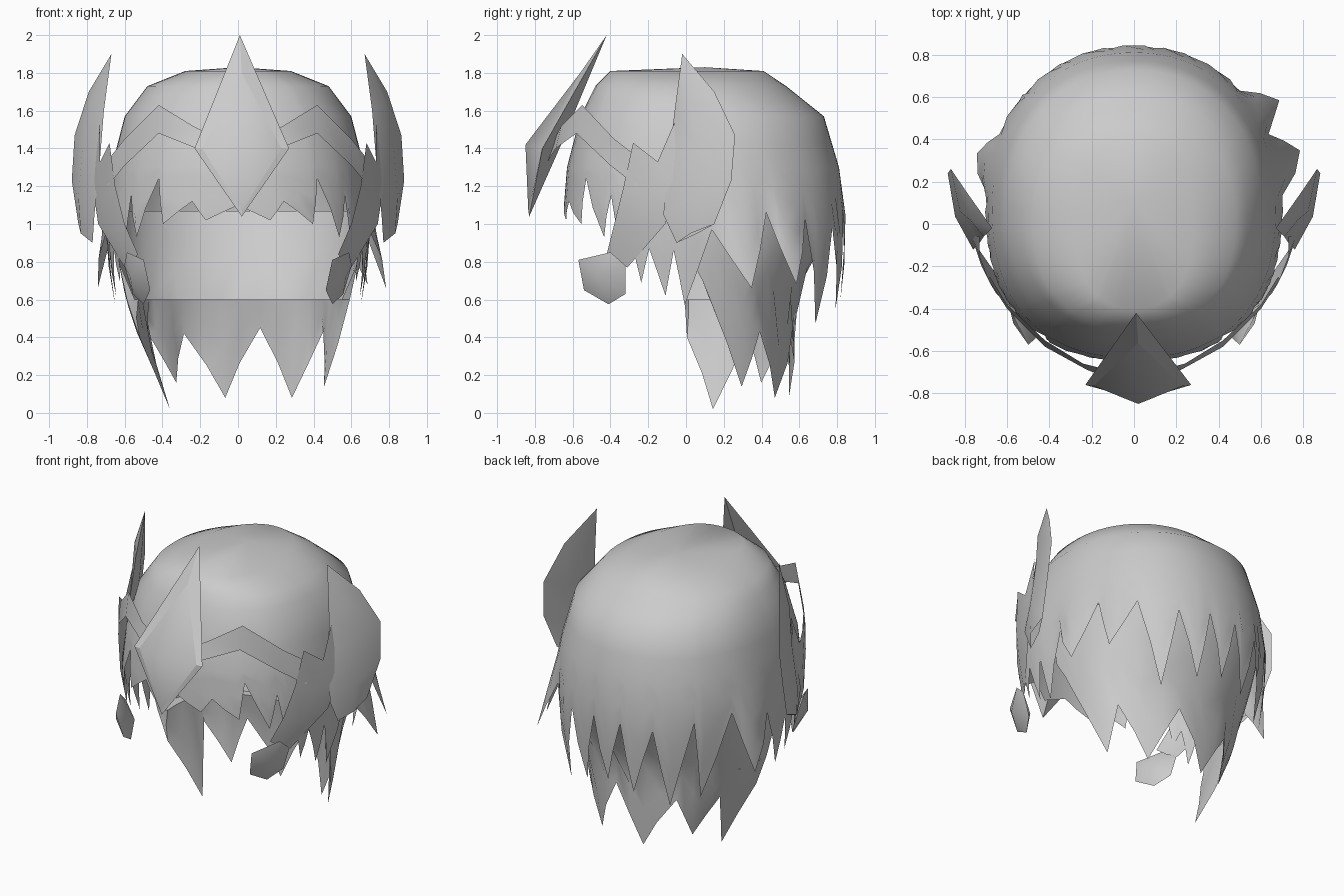
import bpy, bmesh, math
from mathutils import Vector

if "Cube" in bpy.data.objects:
    bpy.data.objects.remove(bpy.data.objects["Cube"])

grey = bpy.data.materials.new("plain_grey")
grey.use_nodes = True
COLOUR = (0.6, 0.6, 0.6, 1)
grey.diffuse_color = COLOUR
grey.node_tree.nodes["Principled BSDF"].inputs["Base Color"].default_value = COLOUR


def make(name, verts, faces, angle=50):
    """Mesh object with welded points, smooth shading and sharp creases."""
    mesh = bpy.data.meshes.new(name)
    mesh.from_pydata([tuple(v) for v in verts], [], faces)
    bm = bmesh.new()
    bm.from_mesh(mesh)
    bmesh.ops.remove_doubles(bm, verts=bm.verts, dist=0.0005)
    bmesh.ops.recalc_face_normals(bm, faces=bm.faces)
    bm.to_mesh(mesh)
    bm.free()
    mesh.materials.append(grey)
    obj = bpy.data.objects.new(name, mesh)
    bpy.context.collection.objects.link(obj)
    bpy.ops.object.select_all(action='DESELECT')
    obj.select_set(True)
    bpy.context.view_layer.objects.active = obj
    bpy.ops.object.shade_smooth_by_angle(angle=math.radians(angle))


def grid(name, rows, angle=50):
    """Skin between equally long rows of points."""
    n = len(rows[0])
    faces = [(r * n + c, r * n + c + 1, (r + 1) * n + c + 1, (r + 1) * n + c)
             for r in range(len(rows) - 1) for c in range(n - 1)]
    make(name, [p for row in rows for p in row], faces, angle)


# Head outline: height, half width, front y, back y
OUTLINE = [(1.83, 0.0, 0.1, 0.1), (1.81, 0.28, -0.4, 0.41), (1.73, 0.48, -0.48, 0.53),
           (1.57, 0.6, -0.56, 0.73), (1.3, 0.67, -0.63, 0.81), (1.05, 0.7, -0.65, 0.84),
           (0.8, 0.67, -0.61, 0.82), (0.5, 0.6, -0.55, 0.76), (0.0, 0.5, -0.4, 0.54)]


def on_head(deg, z, scale=1.0):
    """Point on the head; 0 degrees is the front, 90 is +x."""
    for a, b in zip(OUTLINE, OUTLINE[1:]):
        if z >= b[0]:
            break
    t = (a[0] - z) / (a[0] - b[0])
    w, f, k = (a[i] + (b[i] - a[i]) * t for i in (1, 2, 3))
    s, c = math.sin(math.radians(deg)), math.cos(math.radians(deg))
    power = 2.4 if c > 0 else 2.1
    q = (abs(s) ** power + abs(c) ** power) ** (-1 / power)
    return Vector((w * s * q * scale, (f + k) / 2 - (k - f) / 2 * c * q * scale, z))


def on_low_hair(deg, z, scale=0.95):
    """Point on the lower hair, drawn in at the back and on the -x side."""
    p = on_head(deg, z, scale)
    if p.y > 0.1:
        p.y -= (p.y - 0.1) * 0.3 * max(0, 1 - abs(z - 0.58) / 0.48)
    if p.x < 0:
        p.x *= 1 - 0.5 * max(0, 0.5 - z)
    return p


def halves(hem):
    """Subdivide a zigzag hem with midpoints."""
    out = []
    for (a, z), (b, y) in zip(hem, hem[1:]):
        out += [(a, z), ((a + b) / 2, (z + y) / 2)]
    return out + [hem[-1]]


def flare(deg, z, t):
    """Tips lift off the head, most of all behind the ears."""
    if 95 < deg < 130:
        amount = 0.8
    else:
        amount = 0.6 if -114 < deg < -95 else 0.14
    return 1 + max(0, 1 - z) * amount * t * t


# Main hair cap with a ragged hem; one lock behind the ear differs by side
front_hem = [(0, 1.1), (14, 1.02), (20, 1.12), (33, 1.0), (36, 1.24), (47, 0.93), (51, 1.15),
             (55, 0.86), (59, 0.95), (63, 0.69), (67, 0.87), (73, 0.62), (77, 0.86),
             (81, 0.57), (93, 0.97), (106, 0.66), (116, 1.06)]
back_hem = [(135, 1.03), (146, 0.47), (155, 0.98), (165, 0.55), (172, 1.0), (180, 0.6)]
left_hem = front_hem + [(123, 0.68)] + back_hem
right_hem = front_hem + [(130, 0.52)] + back_hem
hem = halves([(-a, z) for a, z in reversed(right_hem)] + left_hem[1:])
rows = [[on_head(a, z) for a, _ in hem] for z in (1.83, 1.81, 1.73, 1.66, 1.57, 1.43, 1.3)]
for t in (0.25, 0.5, 0.75, 1.0):
    rows.append([on_head(a, 1.3 + (z - 1.3) * t, flare(a, z, t)) for a, z in hem])
grid("hair_cap", rows, 60)

# Lower back hair: outer skin and folded inner skin meeting at the tips
low_hem = halves([(84, 0.8), (93, 0.6), (116, 0.14), (127, 0.43), (145, 0.08), (168, 0.45),
                  (190, 0.08), (212, 0.42), (230, 0.16), (242, 0.42), (261, 0.02),
                  (279, 0.4), (281, 0.8)])
grid("lower_hair", [[on_low_hair(a, 1.07 + (z - 1.07) * t) for a, z in low_hem]
                    for t in (0, 0.25, 0.5, 0.75, 1)], 60)
rows = [[on_low_hair(a, max(z, 0.6)) for a, z in low_hem]]
for t in (0, 0.5, 1):
    rows.append([on_low_hair(a, max(z, 0.6) + (z - max(z, 0.6)) * t,
                             0.95 - 0.1 * (1 - t) * min(1, max(0, (0.8 - z) / 0.3)))
                 for a, z in low_hem])
grid("lower_hair_lining", rows, 40)

# Forehead ornament: a leaning diamond frame around a smooth bulging stone
rim = [Vector(p) for p in ((0.01, -0.42, 2.0), (0.27, -0.76, 1.4),
                           (0.02, -0.83, 1.04), (-0.23, -0.76, 1.4))]
inner = [Vector(p) for p in ((0.02, -0.56, 1.8), (0.23, -0.765, 1.4),
                             (0.02, -0.835, 1.07), (-0.19, -0.765, 1.4))]
frame = [Vector((0.02, -0.67, 1.4))]
faces = []
for i in range(4):
    j = (i + 1) % 4
    faces += [(i, j, 4 + j, 4 + i), (j, i, 8)]
make("diamond_frame", rim + inner + frame, faces, 25)
make("diamond_stone", inner + [Vector((0.02, -0.85, 1.42))],
     [(i, (i + 1) % 4, 4) for i in range(4)], 100)

for side, word in ((1, "left"), (-1, "right")):
    def flip(points):
        return [Vector((x * side, y, z)) for x, y, z in points]

    # Chevron headband
    top = flip([(0.08, -0.7, 1.44), (0.24, -0.66, 1.52), (0.42, -0.55, 1.63),
                (0.6, -0.38, 1.45), (0.68, -0.25, 1.35)])
    low = flip([(0.08, -0.74, 1.32), (0.22, -0.69, 1.4), (0.42, -0.58, 1.48),
                (0.6, -0.4, 1.31), (0.69, -0.26, 1.2)])
    grid(word + "_headband", [top, low], 30)

    # Cheek guard falling forward from the wing
    grid(word + "_cheek_guard", [
        flip([(0.68, -0.28, 1.43), (0.65, -0.33, 1.2), (0.6, -0.38, 1.0), (0.53, -0.42, 0.84)]),
        flip([(0.73, -0.15, 1.33), (0.72, -0.2, 1.15), (0.67, -0.28, 0.96), (0.56, -0.37, 0.8)]),
        flip([(0.73, -0.06, 1.54), (0.77, -0.05, 1.2), (0.74, -0.11, 1.0), (0.6, -0.31, 0.77)])])

    # Faceted bead at the end of the cheek guard, its broad side turned outward
    ring = [(-0.57, 0.81), (-0.4, 0.85), (-0.32, 0.78), (-0.32, 0.63), (-0.41, 0.575), (-0.54, 0.65)]
    outer = flip([(0.52 + (y + 0.45) * 0.45 + (z - 0.7) * 0.3, y, z) for y, z in ring])
    tips = flip([(0.57, -0.47, 0.72), (0.48, -0.4, 0.71)])
    make(word + "_bead", outer + tips,
         [(i, (i + 1) % 6, k) for i in range(6) for k in (6, 7)], 45)

    # Flared side wing: front edge, bulged middle and back edge
    edge = flip([(0.67, -0.02, 1.9), (0.71, -0.06, 1.6), (0.73, -0.09, 1.35),
                 (0.76, -0.12, 1.05), (0.77, -0.05, 0.9)])
    back = flip([(0.67, -0.02, 1.9), (0.79, 0.15, 1.7), (0.865, 0.26, 1.47),
                 (0.88, 0.24, 1.23), (0.845, 0.15, 1.0)])
    sheets = []
    for bulge in (0.025, -0.01):
        sheets.append([(a + b) / 2 + Vector((side * bulge, -bulge, 0)) * min(i, 1)
                       for i, (a, b) in enumerate(zip(edge, back))])
    grid(word + "_wing", [edge, sheets[0], back, sheets[1], edge], 40)
